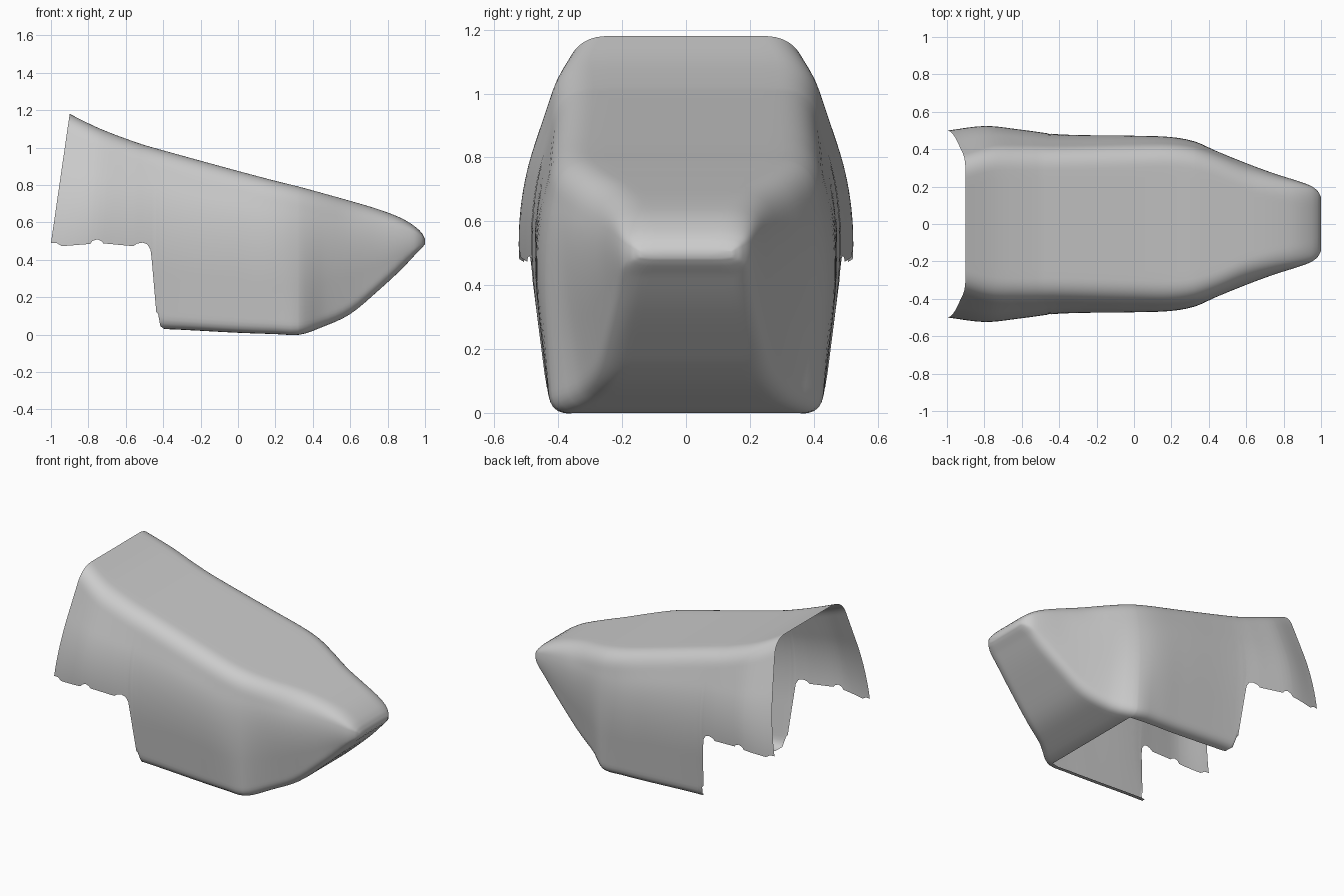
import bpy, bmesh
from mathutils import Vector

old = bpy.data.objects.get("Cube")
if old:
    bpy.data.objects.remove(old, do_unlink=True)

# Stations along the length: x, top z, bottom z, top corner y, widest y, widest z, bottom corner y
STATIONS = [
    (-1, 1.18, .03, .345, .525, .6, .45),
    (-.8, 1.105, .03, .385, .555, .6, .45),
    (-.6, 1.042, .03, .39, .53, .6, .44),
    (-.4, .985, .03, .39, .5, .6, .43),
    (0, .875, .01, .4, .49, .55, .425),
    (.2, .822, .003, .405, .48, .5, .425),
    (.33, .79, 0, .39, .45, .5, .415),
    (.45, .757, .04, .35, .4, .5, .33),
    (.6, .715, .11, .285, .34, .5, .27),
    (.75, .67, .235, .24, .28, .5, .235),
    (.88, .62, .355, .21, .235, .5, .205),
    (.95, .575, .43, .19, .205, .5, .19),
    (.985, .54, .465, .165, .175, .5, .165),
    (1, .51, .485, .14, .145, .5, .14),
]
# Lower edge of the rear sides, with its notches and the step down
EDGE = [(-1, .49), (-.97, .49), (-.94, .473), (-.79, .485), (-.78, .5), (-.755, .51),
        (-.73, .5), (-.72, .488), (-.56, .473), (-.54, .487), (-.51, .492), (-.485, .483),
        (-.468, .455), (-.462, .41), (-.437, .12), (-.427, .11), (-.415, .045), (-.395, .03)]
OPEN_END = .33
TOP_ROWS, CORNER_ROWS, SIDE_ROWS, BOTTOM_ROWS = 6, 10, 40, 8


def station(x):
    """Smoothly interpolate the station table at x."""
    i = 0
    while i < len(STATIONS) - 2 and x > STATIONS[i + 1][0]:
        i += 1
    a, b = STATIONS[i], STATIONS[i + 1]
    p, n = STATIONS[max(i - 1, 0)], STATIONS[min(i + 2, len(STATIONS) - 1)]
    h = b[0] - a[0]
    t = (x - a[0]) / h
    out = []
    for k in range(1, len(a)):
        m0 = (b[k] - p[k]) / (b[0] - p[0]) * h
        m1 = (n[k] - a[k]) / (n[0] - a[0]) * h
        out.append(a[k] * (1 + 2 * t) * (1 - t) ** 2 + m0 * t * (1 - t) ** 2
                   + b[k] * t * t * (3 - 2 * t) + m1 * t * t * (t - 1))
    return out


def edge_height(x):
    for (xa, za), (xb, zb) in zip(EDGE, EDGE[1:]):
        if xa <= x <= xb:
            return za + (zb - za) * (x - xa) / (xb - xa)
    return -1


def fillet(before, corner, after, size, steps):
    """Points of a rounded corner."""
    u, v = before - corner, after - corner
    a = corner + u.normalized() * min(size, u.length * .48)
    b = corner + v.normalized() * min(size, v.length * .48)
    ts = [i / steps for i in range(steps + 1)]
    return [a * (1 - t) ** 2 + corner * 2 * t * (1 - t) + b * t * t for t in ts]


def resample(points, count):
    lengths = [0]
    for a, b in zip(points, points[1:]):
        lengths.append(lengths[-1] + (b - a).length)
    out, j = [], 0
    for i in range(count + 1):
        d = lengths[-1] * i / count
        while j < len(points) - 2 and lengths[j + 1] < d:
            j += 1
        span = max(lengths[j + 1] - lengths[j], 1e-9)
        out.append(points[j].lerp(points[j + 1], (d - lengths[j]) / span))
    return out


def trim(points, z):
    """Cut a descending run of points at height z."""
    for i in range(1, len(points)):
        a, b = points[i - 1], points[i]
        if b.y < z:
            return points[:i] + [a.lerp(b, (a.y - z) / (a.y - b.y))]
    return points


def half_section(x):
    zt, zb, yt, ym, zm, yb = station(x)
    top, bottom = Vector((0, zt)), Vector((0, zb))
    t, m, b = Vector((yt, zt)), Vector((ym, zm)), Vector((yb, zb))
    shoulder = fillet(top, t, m, .1, CORNER_ROWS)
    side = shoulder[-1:] + fillet(t, m, b, .3, 16) + fillet(m, b, bottom, .06, 8)
    side = resample(trim(side, edge_height(x)), SIDE_ROWS)
    roof = [top.lerp(shoulder[0], i / TOP_ROWS) for i in range(TOP_ROWS)]
    floor = [side[-1].lerp(Vector((0, side[-1].y)), i / BOTTOM_ROWS)
             for i in range(1, BOTTOM_ROWS + 1)]
    return roof + shoulder + side[1:] + floor


# Station positions: regular spacing plus every notch point and the nose rounding
xs = {round(-1 + .04 * i, 3) for i in range(50)} | {e[0] for e in EDGE}
xs |= {OPEN_END, .94, .95, .97, .98, .985, .99, .995, 1}
xs = sorted(xs)

# Half shell, with the rear edge leaning forward towards the top
bm = bmesh.new()
rings = []
for x in xs:
    lean = .145 * max(0, min(1, (-.5 - x) / .5))
    rings.append([bm.verts.new((x + lean * (p.y - .49), p.x, p.y)) for p in half_section(x)])
last_open_row = TOP_ROWS + CORNER_ROWS + SIDE_ROWS
for x, ra, rb in zip(xs, rings, rings[1:]):
    rows = last_open_row if x < OPEN_END else len(ra) - 1
    for j in range(rows):
        bm.faces.new((ra[j], ra[j + 1], rb[j + 1], rb[j]))
bm.faces.new(rings[-1])

# Mirror to the other side and clean up
bmesh.ops.delete(bm, geom=[v for v in bm.verts if not v.link_faces], context='VERTS')
bmesh.ops.mirror(bm, geom=bm.verts[:] + bm.edges[:] + bm.faces[:], axis='Y', merge_dist=.0005)
bmesh.ops.recalc_face_normals(bm, faces=bm.faces[:])
mesh = bpy.data.meshes.new("cowling_shell")
bm.to_mesh(mesh)
bm.free()
shell = bpy.data.objects.new("cowling_shell", mesh)
bpy.context.collection.objects.link(shell)

# Plain grey material
grey = bpy.data.materials.new("plain_grey")
grey.use_nodes = True
colour = (.6, .6, .6, 1)
grey.diffuse_color = colour
grey.node_tree.nodes["Principled BSDF"].inputs["Base Color"].default_value = colour
mesh.materials.append(grey)

bpy.ops.object.select_all(action='DESELECT')
shell.select_set(True)
bpy.context.view_layer.objects.active = shell
bpy.ops.object.shade_smooth_by_angle(angle=.9)
